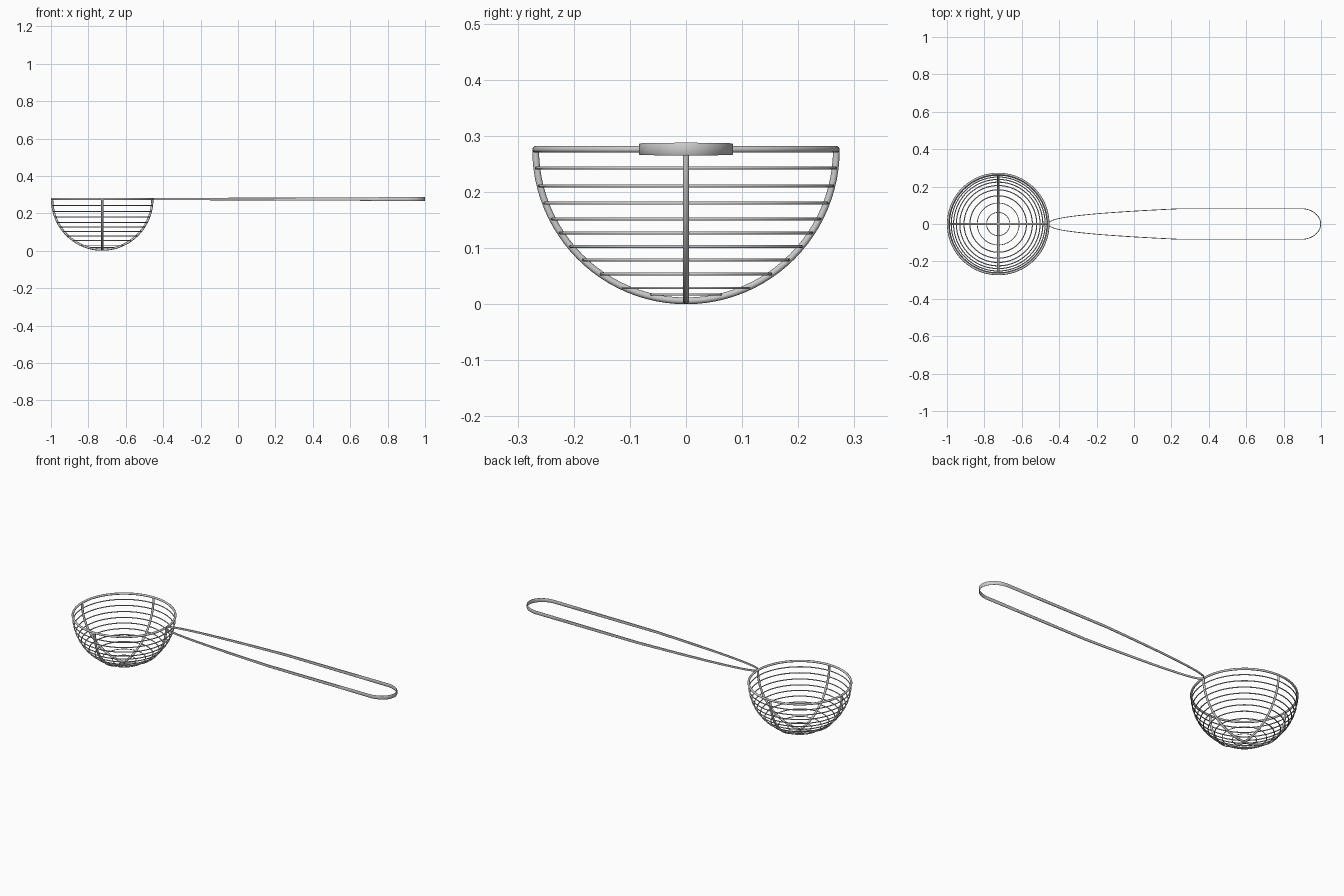
import bpy, bmesh, math
from mathutils import Vector

if "Cube" in bpy.data.objects:
    bpy.data.objects.remove(bpy.data.objects["Cube"])

CX, CZ = -0.726, 0.276      # bowl centre, at rim height
R, WIRE, THIN = 0.268, 0.006, 0.0028


def smooth(obj):
    bpy.ops.object.select_all(action='DESELECT')
    obj.select_set(True)
    bpy.context.view_layer.objects.active = obj
    bpy.ops.object.shade_smooth_by_angle(angle=math.radians(40))


def ring(name, z, radius, wire):
    bpy.ops.mesh.primitive_torus_add(location=(CX, 0, z), major_radius=radius, minor_radius=wire,
                                     major_segments=80, minor_segments=10)
    obj = bpy.context.object
    obj.name = name
    smooth(obj)


def sweep(name, path, frames, closed):
    """Skin a list of cross-sections: frames(i) returns the section corner offsets."""
    bm = bmesh.new()
    rows = [[bm.verts.new(p + o) for o in frames(i)] for i, p in enumerate(path)]
    n = len(rows[0])
    for i in range(len(rows) if closed else len(rows) - 1):
        a, b = rows[i], rows[(i + 1) % len(rows)]
        for k in range(n):
            bm.faces.new((a[k], a[(k + 1) % n], b[(k + 1) % n], b[k]))
    if not closed:
        bm.faces.new(rows[0])
        bm.faces.new(rows[-1])
    bmesh.ops.recalc_face_normals(bm, faces=bm.faces)
    mesh = bpy.data.meshes.new(name)
    bm.to_mesh(mesh)
    bm.free()
    obj = bpy.data.objects.new(name, mesh)
    bpy.context.collection.objects.link(obj)
    smooth(obj)


# Bowl rim and horizontal hoops
ring("rim", CZ, R, WIRE)
for i, z in enumerate([0.243, 0.211, 0.180, 0.152, 0.127, 0.103, 0.079, 0.054]):
    ring(f"hoop_{i + 1}", z, math.sqrt(R * R - (CZ - z) ** 2) + 0.001, THIN)
ring("hoop_9", 0.029, 0.112, 0.002)
ring("hoop_10", 0.0175, 0.062, 0.002)

# Two crossing half-circle ribs
UP = Vector((0, 0, 1))
for name, d in (("rib_long", Vector((1, 0, 0))), ("rib_cross", Vector((0, 1, 0)))):
    side = d.cross(UP)
    dirs = [d * math.cos(a) - UP * math.sin(a) for a in (math.pi * i / 48 for i in range(49))]
    path = [Vector((CX, 0, CZ)) + Vector((v.x * R, v.y * R, v.z * 0.270)) for v in dirs]
    sweep(name, path,
          lambda i: [dirs[i] * WIRE * math.cos(t) + side * WIRE * math.sin(t)
                     for t in (math.tau * k / 10 for k in range(10))], False)

# Handle: thin upright strip looped from the rim to a round end, taller at the tip
W, X0, X1, XC, TIP = 0.082, -0.455, 0.25, 0.895, 0.103
half = [(X0 + (X1 - X0) * s ** 2.5, W * s) for s in (i / 20 for i in range(21))]
half += [(X1 + (XC - X1) * i / 6, W) for i in range(1, 6)]
half += [(XC + TIP * math.sin(a), W * math.cos(a)) for a in (math.pi / 2 * i / 12 for i in range(13))]
loop = half + [(x, -y) for x, y in reversed(half[1:-1])]
path = [Vector((x, y, CZ + 0.0005)) for x, y in loop]


def strip(i):
    p = path[i]
    tangent = path[(i + 1) % len(path)] - path[i - 1]
    out = tangent.cross(UP).normalized() * 0.002
    h = 0.0055 + 0.0045 * (p.x - X0) / (XC - X0)
    if p.x > XC:
        h += 0.001 * (p.x - XC) / TIP
    rise = UP * h
    return [out + rise * 0.85, out * 0.4 + rise, -out * 0.4 + rise, -out + rise * 0.85,
            -out - rise * 0.85, -out * 0.4 - rise, out * 0.4 - rise, out - rise * 0.85]


sweep("handle", path, strip, True)
